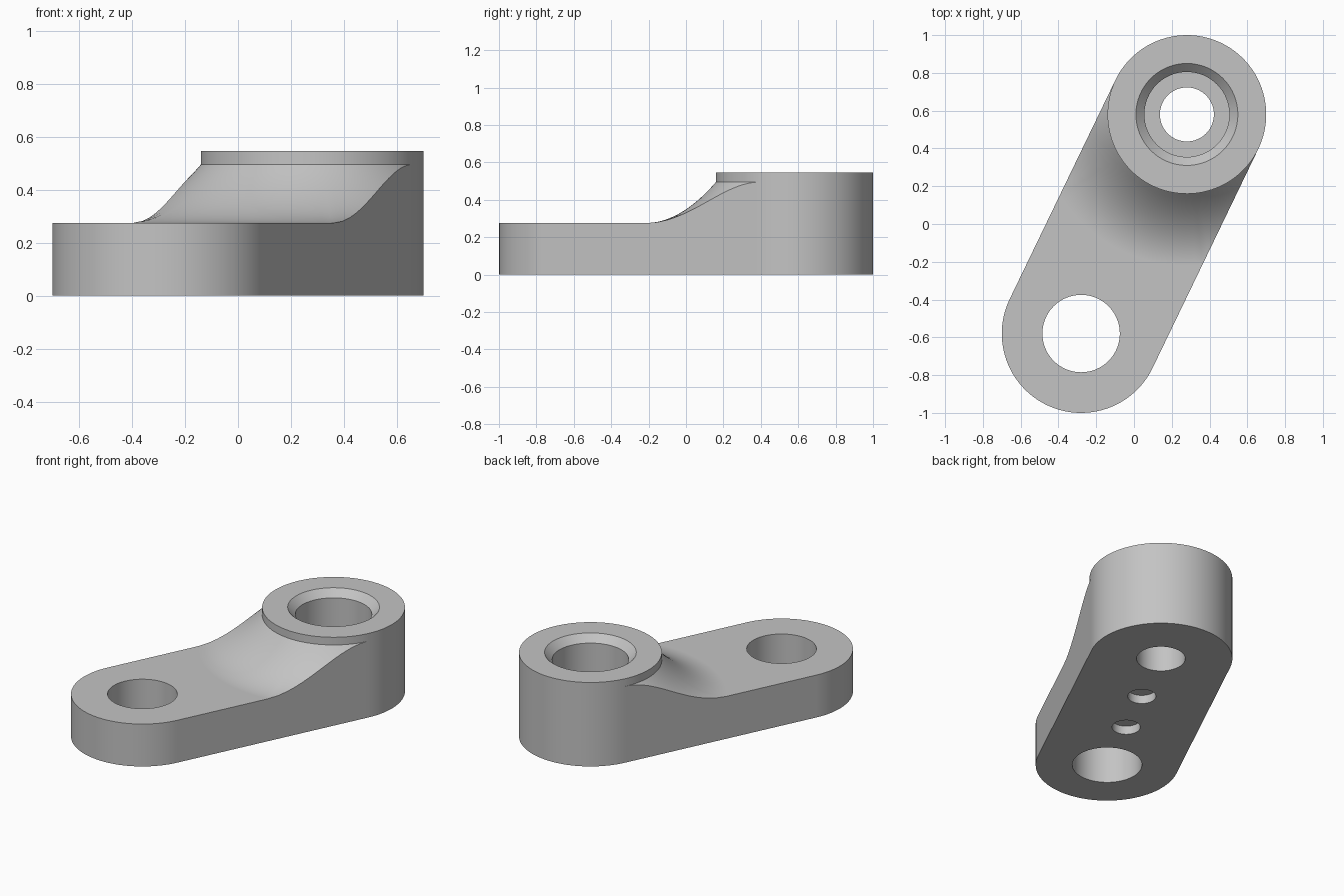
import bpy, bmesh
from math import sin, cos, asin, pi, radians
from mathutils import Vector

cube = bpy.data.objects.get("Cube")
if cube:
    bpy.data.objects.remove(cube)

# Main dimensions
BOSS = Vector((0.28, 0.58, 0))
END = -BOSS
R = 0.42              # radius of both rounded ends
FLARE = 0.80          # outer radius of the sweep below the boss
LOW, NECK, TOP = 0.275, 0.495, 0.545
AXIS = (END - BOSS).normalized()
SIDE = Vector((-AXIS.y, AXIS.x, 0))
LENGTH = (END - BOSS).length

grey = bpy.data.materials.new("plain grey")
grey.use_nodes = True
grey.diffuse_color = (0.55, 0.55, 0.55, 1)
grey.node_tree.nodes["Principled BSDF"].inputs["Base Color"].default_value = grey.diffuse_color


def make_object(name, bm):
    bmesh.ops.recalc_face_normals(bm, faces=bm.faces)
    mesh = bpy.data.meshes.new(name)
    bm.to_mesh(mesh)
    bm.free()
    mesh.materials.append(grey)
    obj = bpy.data.objects.new(name, mesh)
    bpy.context.collection.objects.link(obj)
    return obj


def span(a, b, n):
    return [a + (b - a) * i / n for i in range(n + 1)]


def lathe_cutter(centre, profile, n=64):
    """Closed solid turned around a vertical axis from (radius, z) points."""
    bm = bmesh.new()
    rings = [[bm.verts.new((centre.x + r * cos(2 * pi * i / n),
                            centre.y + r * sin(2 * pi * i / n), z))
              for i in range(n)] for r, z in profile]
    for lo, hi in zip(rings, rings[1:]):
        for i in range(n):
            j = (i + 1) % n
            bm.faces.new((lo[i], lo[j], hi[j], hi[i]))
    bm.faces.new(rings[0])
    bm.faces.new(rings[-1])
    cutter = make_object("hole_cutter", bm)
    cutter.hide_render = True
    return cutter


def build_arm():
    bm = bmesh.new()

    def vert(u, v, z):
        p = BOSS + AXIS * u + SIDE * v
        return bm.verts.new((p.x, p.y, z))

    # Swept surface: fan of rays from the boss to the flare edge or side wall
    corner = asin(R / FLARE)
    angles = (span(-pi / 2, -corner, 20) + span(-corner, corner, 24)[1:]
              + span(corner, pi / 2, 20)[1:])
    steps = 14
    rays = []
    for k, a in enumerate(angles):
        if k in (0, len(angles) - 1):
            rays.append([vert(0, R * sin(a), NECK)] * (steps + 1))
            continue
        reach = min(FLARE, R / abs(sin(a))) if abs(a) > 1e-6 else FLARE
        rays.append([vert(r * cos(a), r * sin(a),
                          LOW + (NECK - LOW) * ((FLARE - r) / (FLARE - R)) ** 2)
                     for r in span(R, reach, steps)])
    for p, q in zip(rays, rays[1:]):
        for i in range(steps):
            ring = list(dict.fromkeys((p[i], p[i + 1], q[i + 1], q[i])))
            if len(ring) > 2:
                bm.faces.new(ring)

    # Boss rim above the sweep, and boss top
    rim = [vert(R * cos(a), R * sin(a), TOP) for a in angles]
    for k in range(len(angles) - 1):
        bm.faces.new((rays[k][0], rays[k + 1][0], rim[k + 1], rim[k]))
    back = [vert(R * cos(a), R * sin(a), TOP)
            for a in span(pi / 2, 3 * pi / 2, 48)[1:-1]]
    bm.faces.new(rim + back)

    # Flat top of the low end
    tip = [vert(LENGTH + R * cos(a), R * sin(a), LOW)
           for a in span(-pi / 2, pi / 2, 48)]
    right = [ray[-1] for ray in rays[:21]]
    arc = [ray[-1] for ray in rays[20:45]]
    left = [ray[-1] for ray in rays[44:]]
    bm.faces.new(tip + arc[::-1])

    # Outer wall and underside
    upper = right + tip + left + back
    lower = [bm.verts.new((v.co.x, v.co.y, 0)) for v in upper]
    count = len(upper)
    for i in range(count):
        j = (i + 1) % count
        face = [lower[i], lower[j], upper[j]]
        if upper[j] is right[0]:
            face.append(rim[0])
        if upper[i] is left[-1]:
            face.append(rim[-1])
        bm.faces.new(face + [upper[i]])
    bm.faces.new(lower)
    return make_object("offset_link_arm", bm)


arm = build_arm()

# Stepped bore, plain bore and two shallow sockets underneath
cutters = [
    lathe_cutter(BOSS, [(0.143, -0.1), (0.143, 0.235), (0.225, 0.235),
                        (0.225, TOP - 0.045), (0.27, TOP), (0.27, TOP + 0.1)]),
    lathe_cutter(END, [(0.205, -0.1), (0.205, 0.4)]),
]
for offset in (-0.187, 0.187):
    cutters.append(lathe_cutter(AXIS * offset, [(0.083, -0.1), (0.083, 0.055)], 48))

bpy.ops.object.select_all(action='DESELECT')
bpy.context.view_layer.objects.active = arm
arm.select_set(True)
for cutter in cutters:
    cut = arm.modifiers.new("hole", 'BOOLEAN')
    cut.operation = 'DIFFERENCE'
    cut.solver = 'EXACT'
    cut.object = cutter
    bpy.ops.object.modifier_apply(modifier=cut.name)
    bpy.data.objects.remove(cutter)

# Smooth curved walls, crisp edges
bpy.ops.object.shade_smooth_by_angle(angle=radians(25))
weighted = arm.modifiers.new("weighted_normals", 'WEIGHTED_NORMAL')
weighted.keep_sharp = True
